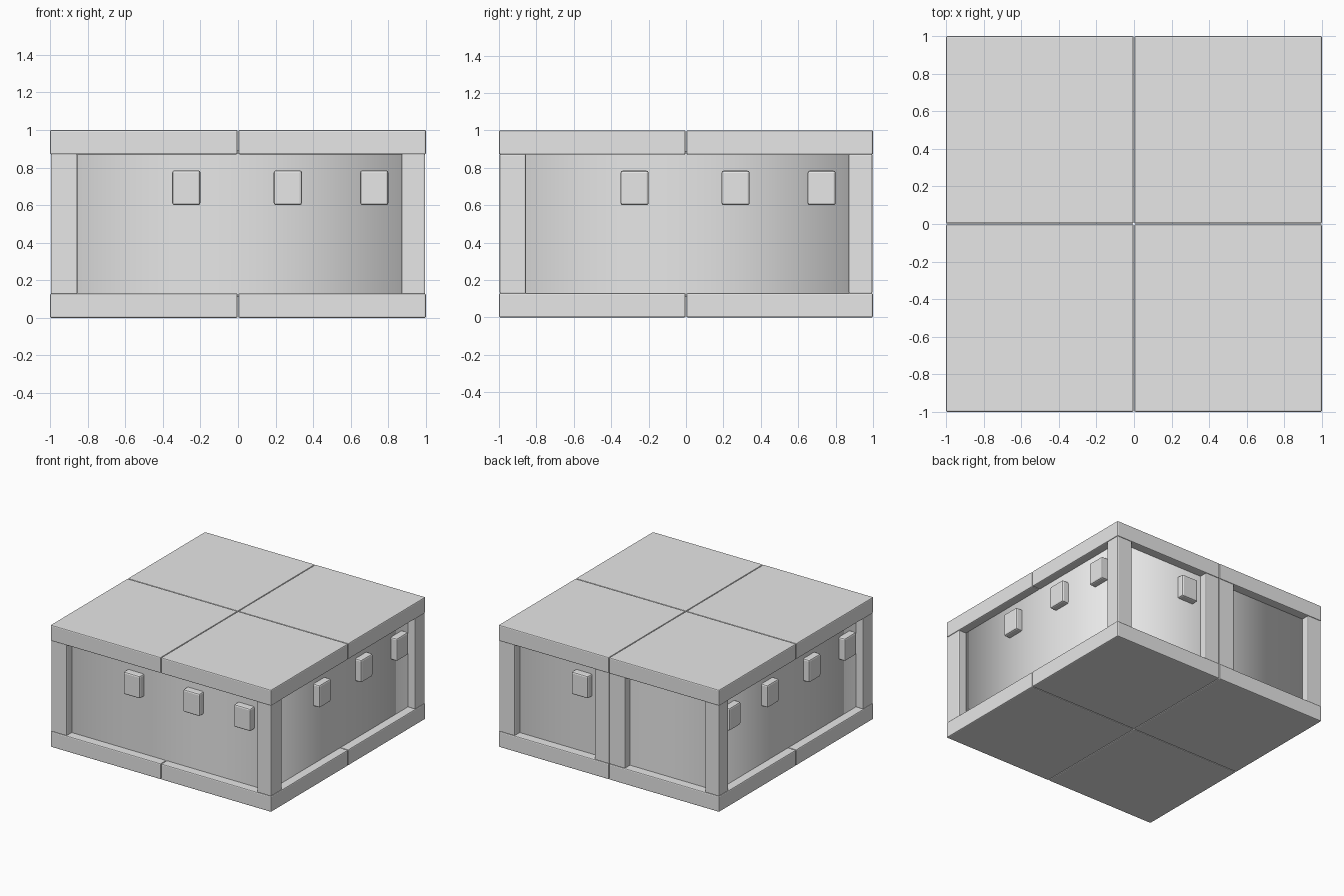
import bpy
import bmesh
from math import pi
from mathutils import Matrix, Vector

old = bpy.data.objects.get("Cube")
if old:
    bpy.data.objects.remove(old, do_unlink=True)

# Single stone grey
stone = bpy.data.materials.new("stone_grey")
stone.use_nodes = True
GREY = (0.8, 0.8, 0.8, 1)
stone.diffuse_color = GREY
stone.node_tree.nodes["Principled BSDF"].inputs["Base Color"].default_value = GREY

SLAB = 0.13      # slab thickness
FACE = 0.93      # distance of the wall from the centre
SEAM = 0.002     # half gap between neighbouring quarters


def finish(name, bm):
    bmesh.ops.recalc_face_normals(bm, faces=bm.faces)
    mesh = bpy.data.meshes.new(name)
    bm.to_mesh(mesh)
    bm.free()
    mesh.materials.append(stone)
    obj = bpy.data.objects.new(name, mesh)
    bpy.context.collection.objects.link(obj)
    return obj


def box(name, xs, ys, zs, side=0, bevel=0.008):
    """Bevelled box given by its ranges on the front, turned to one of four sides."""
    lo, hi = Vector((xs[0], ys[0], zs[0])), Vector((xs[1], ys[1], zs[1]))
    bm = bmesh.new()
    bmesh.ops.create_cube(bm, size=1)
    bmesh.ops.scale(bm, vec=hi - lo, verts=bm.verts)
    bmesh.ops.translate(bm, vec=(lo + hi) / 2, verts=bm.verts)
    bmesh.ops.bevel(bm, geom=bm.edges[:], offset=bevel, segments=2,
                    profile=0.5, affect='EDGES')
    bmesh.ops.rotate(bm, matrix=Matrix.Rotation(side * pi / 2, 3, 'Z'), verts=bm.verts)
    return finish(name, bm)


# Floor and roof slabs, one per quarter, and the corner posts
SIDES = ("front", "left", "back", "right")
CORNERS = ("front_left", "back_left", "back_right", "front_right")
INNER = (SLAB - 0.005, 1 - SLAB + 0.005)
for k, corner in enumerate(CORNERS):
    for part, zs in (("floor", (0, SLAB)), ("roof", (1 - SLAB, 1))):
        box(f"{part}_slab_{corner}", (SEAM, 1), (-1, -SEAM), zs, k)
    depth = -0.87 if corner == "back_right" else -0.855
    box(f"corner_post_{corner}", (0.87, 0.996), (-0.996, depth), INNER, k)

# Pair of posts in the middle of the back
box("middle_post_left", (-0.13, -SEAM), (-0.996, -0.9), INNER, 2)
box("middle_post_right", (SEAM, 0.145), (-0.996, -0.9), INNER, 2)

# Recessed wall around all sides, softly shaded around the corners
bm = bmesh.new()
ring = [Vector((x, y, 0)) * FACE for x, y in
        ((-1, -1), (0, -1), (1, -1), (1, 0), (1, 1), (0, 1), (-1, 1), (-1, 0))]
low = [bm.verts.new(p + Vector((0, 0, SLAB - 0.02))) for p in ring]
high = [bm.verts.new(p + Vector((0, 0, 1 - SLAB + 0.02))) for p in ring]
for i in range(len(ring)):
    j = (i + 1) % len(ring)
    bm.faces.new((low[i], low[j], high[j], high[i]))
wall = finish("wall", bm)
wall.data.shade_smooth()

# Small projecting blocks on each side
ROWS = ((-0.275, 0.265, 0.725), (-0.275, 0.265, 0.725),
        (-0.275,), (-0.77, -0.275, 0.265, 0.725))
for k, row in enumerate(ROWS):
    for n, u in enumerate(row, 1):
        box(f"wall_block_{SIDES[k]}_{n}", (u - 0.075, u + 0.075),
            (-0.985, -0.9), (0.6, 0.785), k, 0.012)
